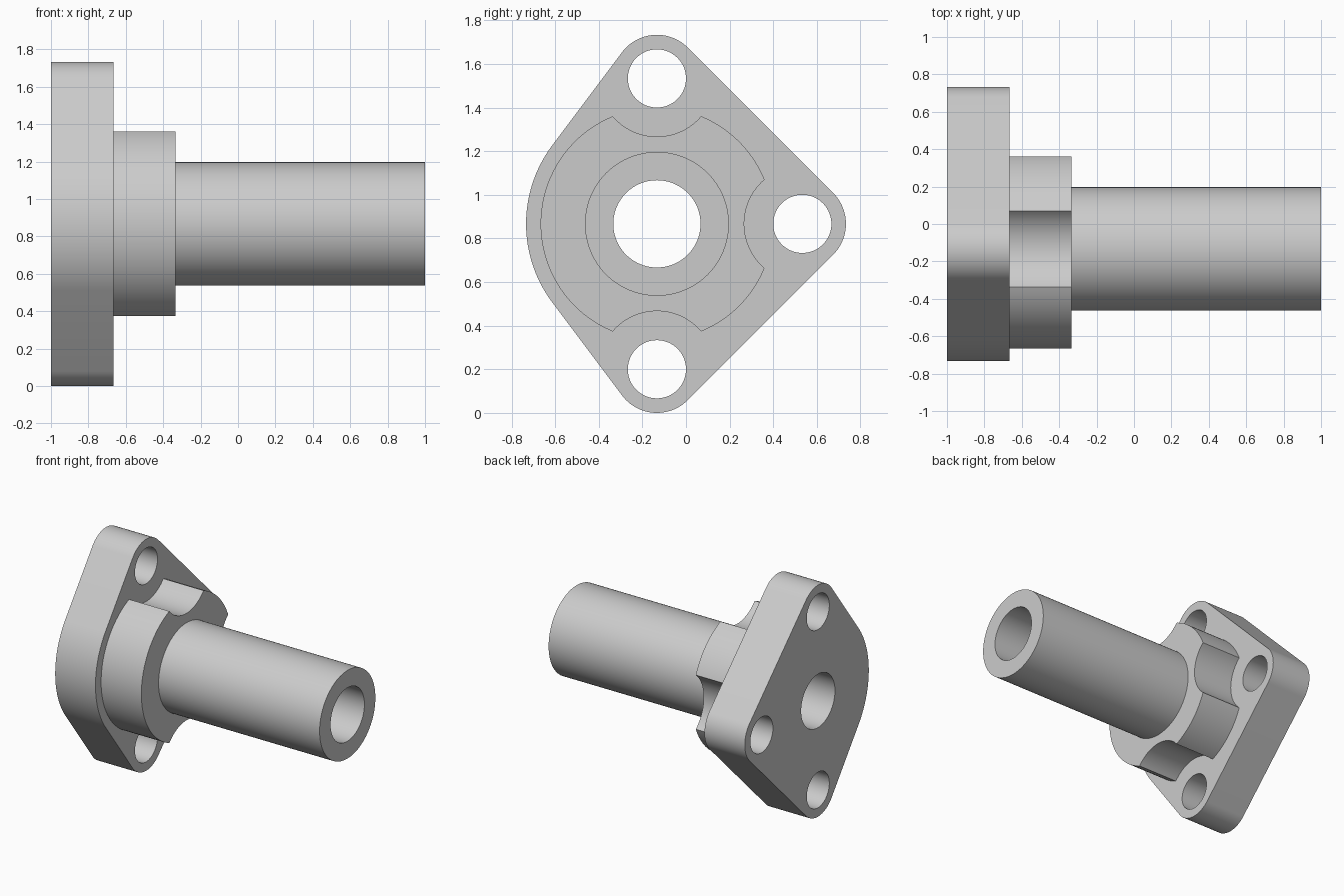
import bpy, bmesh
from math import cos, sin, acos, pi, radians
from mathutils import geometry, Vector

if "Cube" in bpy.data.objects:
    bpy.data.objects.remove(bpy.data.objects["Cube"], do_unlink=True)

grey = bpy.data.materials.new("plain_grey")
grey.use_nodes = True
colour = (0.6, 0.6, 0.6, 1)
grey.diffuse_color = colour
grey.node_tree.nodes["Principled BSDF"].inputs["Base Color"].default_value = colour

# Shared dimensions; outlines are drawn in the (y, z) plane around the bore axis
AXIS = Vector((-2 / 15, 13 / 15))
BOLT_DIST = 2 / 3
BOSS_R, SCALLOP_R, BORE_R = 8 / 15, 4 / 15, 0.2
LUG_R, LUG_HOLE_R, FLANGE_R = 0.2, 2 / 15, 0.6
LUG_ANGLES = (0, pi / 2, 3 * pi / 2)


def polar(r, a):
    return Vector((r * cos(a), r * sin(a)))


def arc(centre, r, start, end, steps):
    return [centre + polar(r, start + (end - start) * i / steps) for i in range(steps + 1)]


def circle(centre, r, steps=96):
    return arc(centre, r, 0, 2 * pi, steps)[:-1]


def extruded(name, loops, x0, x1):
    """Fill an outline with holes and extrude it along x."""
    bm = bmesh.new()
    edges = []
    for loop in loops:
        vs = [bm.verts.new((x0, p.x, p.y)) for p in loop]
        edges += [bm.edges.new((a, b)) for a, b in zip(vs, vs[1:] + vs[:1])]
    bmesh.ops.triangle_fill(bm, use_beauty=True, edges=edges, normal=(1, 0, 0))
    grown = bmesh.ops.extrude_face_region(bm, geom=bm.faces[:], use_keep_orig=True)
    moved = [g for g in grown["geom"] if isinstance(g, bmesh.types.BMVert)]
    bmesh.ops.translate(bm, verts=moved, vec=(x1 - x0, 0, 0))
    bmesh.ops.recalc_face_normals(bm, faces=bm.faces[:])
    mesh = bpy.data.meshes.new(name)
    bm.to_mesh(mesh)
    bm.free()
    mesh.materials.append(grey)
    obj = bpy.data.objects.new(name, mesh)
    bpy.context.collection.objects.link(obj)
    bpy.ops.object.select_all(action="DESELECT")
    obj.select_set(True)
    bpy.context.view_layer.objects.active = obj
    bpy.ops.object.shade_smooth_by_angle(angle=radians(30))
    return obj


bore = circle(AXIS, BORE_R)
lugs = [AXIS + polar(BOLT_DIST, a) for a in LUG_ANGLES]

# Flange: a hull around the central disc and three lugs, with bolt holes
points = circle(AXIS, FLANGE_R, 160)
for lug in lugs:
    points += circle(lug, LUG_R)
outline = [points[i] for i in geometry.convex_hull_2d(points)]
extruded("flange", [outline, bore] + [circle(lug, LUG_HOLE_R, 64) for lug in lugs], -1, -2 / 3)

# Boss: a disc with a scallop cut around each bolt hole
reach = (BOSS_R**2 - SCALLOP_R**2 + BOLT_DIST**2) / (2 * BOLT_DIST)
half = acos(reach / BOSS_R)
bite = acos((BOLT_DIST - reach) / SCALLOP_R)
boss = []
for lug, a, following in zip(lugs, LUG_ANGLES, LUG_ANGLES[1:] + (2 * pi,)):
    boss += arc(lug, SCALLOP_R, a + pi + bite, a + pi - bite, 24)[:-1]
    boss += arc(AXIS, BOSS_R, a + half, following - half, 40)[:-1]
extruded("scalloped_boss", [boss, bore], -2 / 3, -1 / 3)

# Barrel: the long tube
extruded("barrel", [circle(AXIS, 0.33), bore], -1 / 3, 1)
